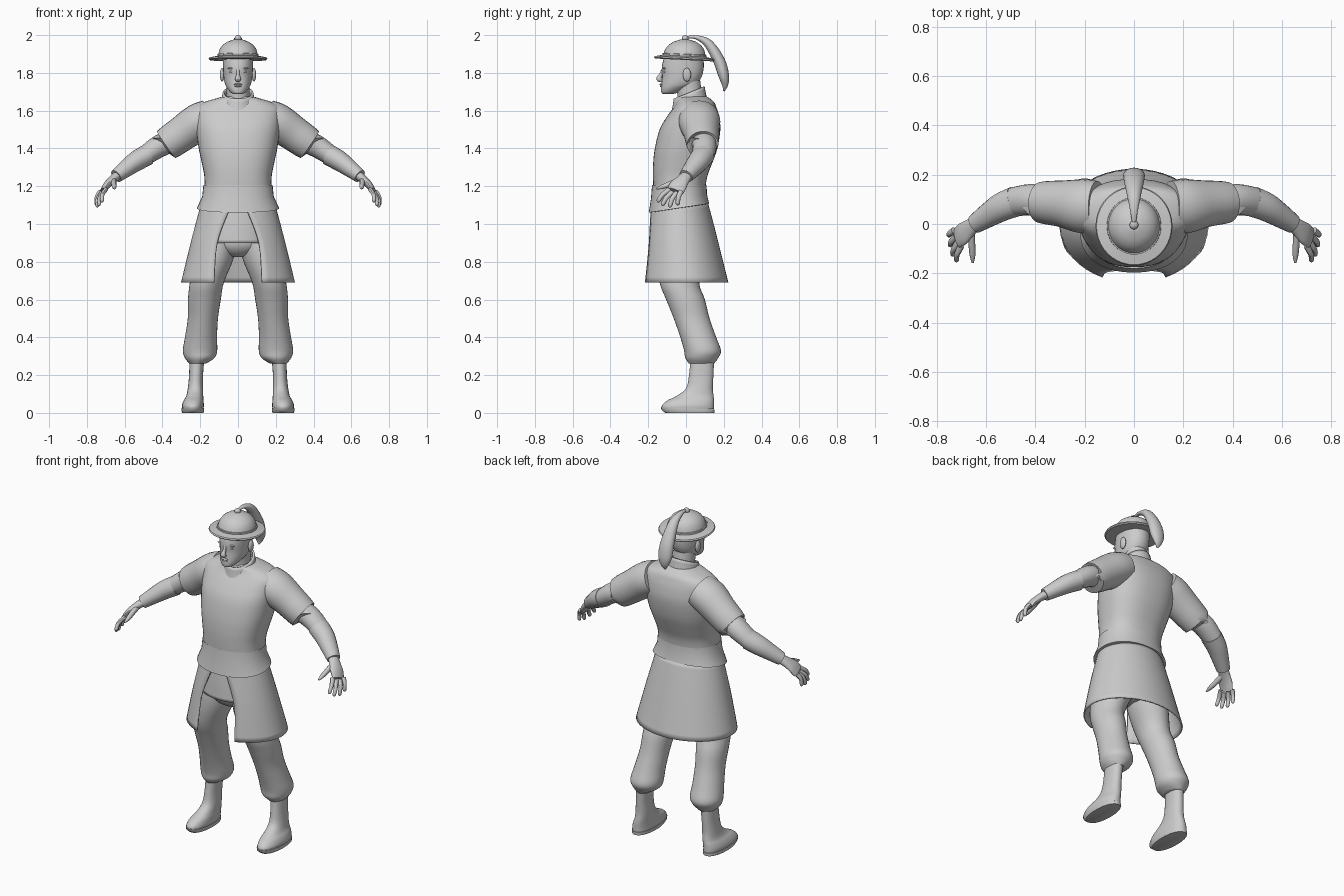
import bpy, bmesh, math
from mathutils import Vector

grey = bpy.data.materials.new("plain grey")
grey.diffuse_color = (0.6, 0.6, 0.6, 1)


def finish(name, bm, mirror=False, thick=0):
    bmesh.ops.recalc_face_normals(bm, faces=bm.faces)
    me = bpy.data.meshes.new(name)
    bm.to_mesh(me)
    bm.free()
    me.materials.append(grey)
    ob = bpy.data.objects.new(name, me)
    bpy.context.collection.objects.link(ob)
    if thick:
        m = ob.modifiers.new("thickness", 'SOLIDIFY')
        m.thickness, m.offset = thick, 0
    if mirror:
        ob.modifiers.new("mirror", 'MIRROR').use_mirror_merge = False
    return ob


def smooth(rows, n):
    """Catmull-Rom interpolation of number tuples."""
    out = []
    for i in range(len(rows) - 1):
        a, b, c, d = (rows[max(i - 1, 0)], rows[i], rows[i + 1],
                      rows[min(i + 2, len(rows) - 1)])
        for k in range(n):
            t = k / n
            out.append(tuple(q + 0.5 * t * (r - p + t * (2 * p - 5 * q + 4 * r - s
                             + t * (3 * (q - r) + s - p)))
                             for p, q, r, s in zip(a, b, c, d)))
    return out + [rows[-1]]


def loft(name, rings, closed=True, caps=True, **kw):
    bm = bmesh.new()
    vs = [[bm.verts.new(p) for p in r] for r in rings]
    n = len(vs[0])
    for a, b in zip(vs, vs[1:]):
        for i in range(n if closed else n - 1):
            j = (i + 1) % n
            bm.faces.new((a[i], a[j], b[j], b[i]))
    if caps:
        bm.faces.new(vs[0])
        bm.faces.new(vs[-1])
    return finish(name, bm, **kw)


def body(name, rows, sub=4, seg=32, power=2.0, **kw):
    """Stacked oval rings: z, centre x, front y, back y, half width, tilt."""
    def spow(v):
        return math.copysign(abs(v) ** (2 / power), v)
    rings = []
    for z, cx, yf, yb, rx, tilt in smooth(rows, sub):
        ring = []
        for i in range(seg):
            t = math.tau * i / seg
            y = (yf + yb) / 2 - (yb - yf) / 2 * spow(math.cos(t))
            ring.append((cx + rx * spow(math.sin(t)), y, z + tilt * y))
        rings.append(ring)
    return loft(name, rings, **kw)


def tube(name, pts, ref=(0, 1, 0), sub=4, seg=20, **kw):
    """Oval tube along a path: x, y, z, radius along ref, radius across."""
    pts = smooth(pts, sub)
    rings = []
    for i, p in enumerate(pts):
        t = (Vector(pts[min(i + 1, len(pts) - 1)][:3])
             - Vector(pts[max(i - 1, 0)][:3])).normalized()
        u = Vector(ref)
        u = (u - t * u.dot(t)).normalized()
        v = t.cross(u)
        rings.append([Vector(p[:3]) + u * p[3] * math.cos(a) + v * p[4] * math.sin(a)
                      for a in (math.tau * k / seg for k in range(seg))])
    return loft(name, rings, **kw)


def ball(name, loc, size, mirror=False, seg=16):
    bm = bmesh.new()
    bmesh.ops.create_uvsphere(bm, u_segments=seg, v_segments=seg // 2, radius=1)
    bmesh.ops.scale(bm, vec=size, verts=bm.verts)
    bmesh.ops.translate(bm, vec=loc, verts=bm.verts)
    return finish(name, bm, mirror)


# Vest, waist sash and collar
body("vest", [(1.18, 0, -.172, .102, .178, 0), (1.25, 0, -.175, .112, .178, 0),
              (1.32, 0, -.174, .138, .191, 0), (1.40, 0, -.165, .166, .208, 0),
              (1.50, 0, -.14, .182, .222, 0), (1.57, 0, -.10, .175, .227, 0),
              (1.615, 0, -.067, .162, .225, 0), (1.643, 0, -.05, .15, .185, 0),
              (1.662, 0, -.045, .13, .125, 0), (1.675, 0, -.035, .11, .08, 0)],
     power=2.4, seg=40)
body("waist_sash", [(1.20, 0, -.172, .1, .175, 0), (1.207, 0, -.18, .109, .183, 0),
                    (1.15, 0, -.185, .111, .189, .06), (1.09, 0, -.197, .122, .218, .15),
                    (1.088, 0, -.18, .11, .19, .15)], sub=1, seg=40, power=2.2)
body("collar", [(1.625, 0, -.072, .105, .088, .42), (1.65, 0, -.066, .10, .083, .42),
                (1.688, 0, -.06, .094, .076, .42)], sub=2, caps=False, thick=.01)
body("neck", [(1.6, 0, -.05, .09, .062, 0), (1.68, 0, -.045, .085, .06, 0),
              (1.76, 0, -.06, .075, .06, 0)])

# Skirt open at the front: z, front y, back y, half width, half gap, tilt
panels = []
for z, yf, yb, rx, gap, tilt in smooth([(1.1, -.186, .112, .195, .045, .12),
                                        (.9, -.213, .168, .247, .11, 0),
                                        (.69, -.235, .22, .298, .126, 0)], 5):
    a0, ring = math.asin(gap / rx), []
    for i in range(41):
        t = a0 + (math.tau - 2 * a0) * i / 40
        y = (yf + yb) / 2 - (yb - yf) / 2 * math.cos(t)
        ring.append((rx * math.sin(t), y, z + tilt * y))
    panels.append(ring)
loft("skirt", panels, closed=False, caps=False, thick=.008)

# Under tunic and trousers
body("under_tunic", [(1.12, 0, -.165, .1, .17, 0), (1.0, 0, -.178, .12, .185, 0),
                     (.9, 0, -.185, .13, .195, 0)], caps=False, thick=.006)
body("trouser_seat", [(1.0, 0, -.15, .1, .16, 0), (.9, 0, -.155, .11, .18, 0),
                      (.85, 0, -.13, .09, .12, 0), (.825, 0, -.09, .05, .05, 0)])
body("trouser_legs", [(.95, .1, -.15, .1, .095, 0), (.82, .128, -.155, .09, .105, 0),
                      (.69, .165, -.14, .07, .09, 0), (.6, .178, -.105, .10, .087, 0),
                      (.5, .186, -.065, .125, .08, 0), (.4, .196, -.03, .16, .085, 0),
                      (.33, .201, -.01, .185, .091, 0), (.29, .203, -.004, .17, .078, 0),
                      (.262, .213, .015, .15, .045, 0)], mirror=True)

# Boots with a separate sole
body("boots", [(.3, .217, .025, .15, .04, 0), (.2, .222, .016, .145, .037, 0),
               (.13, .225, 0, .142, .041, 0), (.09, .229, -.05, .146, .045, 0),
               (.065, .235, -.1, .148, .053, 0), (.04, .239, -.127, .148, .058, 0),
               (.02, .239, -.128, .148, .057, 0)], power=2.2, mirror=True)
body("boot_soles", [(.024, .239, -.133, .151, .06, -.04), (.012, .239, -.13, .151, .06, -.03),
                    (0, .239, -.11, .15, .056, 0)], sub=1, power=2.2, mirror=True)

# Arms: short wide sleeve, inner sleeve, bracer
tube("short_sleeves", [(.15, .07, 1.565, .105, .095), (.21, .072, 1.538, .11, .1),
                       (.29, .082, 1.483, .095, .094), (.38, .088, 1.42, .083, .086),
                       (.375, .088, 1.424, .06, .06)], sub=3, seg=28, mirror=True)
tube("inner_sleeves", [(.34, .087, 1.447, .064, .062), (.42, .098, 1.41, .064, .059),
                       (.50, .088, 1.355, .058, .05)], mirror=True)
tube("bracers", [(.482, .091, 1.365, .062, .056), (.54, .067, 1.332, .058, .053),
                 (.60, .03, 1.288, .048, .044), (.645, .0, 1.253, .039, .036)], mirror=True)

# Hands: palm, four fingers, thumb
tube("palms", [(.63, .01, 1.262, .03, .026), (.665, -.015, 1.235, .036, .022),
               (.695, -.04, 1.205, .046, .019), (.715, -.056, 1.175, .044, .015)], mirror=True)
fingers = [("index", (.700, -.088, 1.182), (.722, -.152, 1.118)),
           ("middle", (.712, -.072, 1.168), (.738, -.128, 1.099)),
           ("ring", (.722, -.05, 1.166), (.748, -.088, 1.09)),
           ("little", (.730, -.026, 1.172), (.752, -.046, 1.10))]
for label, a, b in fingers:
    a, b = Vector(a), Vector(b)
    mid = a.lerp(b, .5) + Vector((.007, -.004, .006))
    tube(label + "_fingers", [(*a, .014, .012), (*mid, .0125, .011), (*a.lerp(b, .9), .011, .01),
                              (*b, .004, .004)], seg=10, sub=3, mirror=True)
tube("thumbs", [(.66, -.02, 1.235, .016, .018), (.658, -.075, 1.215, .014, .016),
                (.655, -.125, 1.197, .012, .012), (.654, -.158, 1.187, .004, .004)],
     ref=(1, 0, 0), seg=10, sub=3, mirror=True)

# Head and face
body("head", [(1.688, 0, -.122, -.07, .02, 0), (1.695, 0, -.13, -.045, .036, 0),
              (1.715, 0, -.132, .0, .054, 0), (1.74, 0, -.13, .055, .068, 0),
              (1.78, 0, -.126, .083, .076, 0), (1.83, 0, -.128, .094, .079, 0),
              (1.89, 0, -.115, .092, .08, 0)], power=2.15)
tube("nose", [(0, -.122, 1.818, .008, .008), (0, -.133, 1.79, .009, .01),
              (0, -.143, 1.768, .016, .014), (0, -.128, 1.758, .012, .008)],
     ref=(1, 0, 0), seg=12)
ball("upper_lip", (0, -.129, 1.739), (.022, .011, .005))
ball("lower_lip", (0, -.128, 1.73), (.018, .011, .006))
ball("eyes", (.032, -.113, 1.806), (.014, .008, .006), True)
ball("brows", (.034, -.115, 1.824), (.022, .008, .005), True)
ball("ears", (.084, .005, 1.79), (.012, .022, .036), True)

# Helmet with brim, top knob and rivets
body("helmet", [(1.868, 0, -.112, .1, .1, -.05), (1.868, 0, -.163, .148, .15, -.05),
                (1.874, 0, -.169, .153, .156, -.05), (1.881, 0, -.165, .149, .152, -.05),
                (1.889, 0, -.124, .108, .11, -.05), (1.898, 0, -.124, .108, .109, -.05),
                (1.90, 0, -.118, .103, .104, -.04), (1.925, 0, -.111, .096, .098, 0),
                (1.948, 0, -.092, .078, .081, 0), (1.965, 0, -.066, .052, .056, 0),
                (1.975, 0, -.035, .021, .027, 0), (1.978, 0, -.022, .01, .016, 0)],
     sub=1, seg=40)
ball("helmet_knob", (0, -.004, 1.984), (.018, .018, .016))
for i in range(12):
    a = math.tau * (i + .5) / 12
    ball("helmet_rivet", (.109 * math.sin(a), -.008 - .115 * math.cos(a),
                          1.894 + .006 * math.cos(a)), (.004, .004, .004), seg=6)

# Plume hanging behind
tube("plume", [(0, 0, 1.988, .007, .006), (0, .055, 1.988, .016, .011),
               (0, .12, 1.953, .029, .024), (0, .176, 1.862, .041, .031),
               (0, .2, 1.785, .043, .028), (0, .207, 1.735, .026, .016),
               (0, .2, 1.703, .004, .003)], ref=(1, 0, 0))

# Smooth shading with sharp creases kept
for ob in bpy.context.scene.objects:
    ob.select_set(True)
    bpy.context.view_layer.objects.active = ob
bpy.ops.object.shade_smooth_by_angle(angle=math.radians(40))
